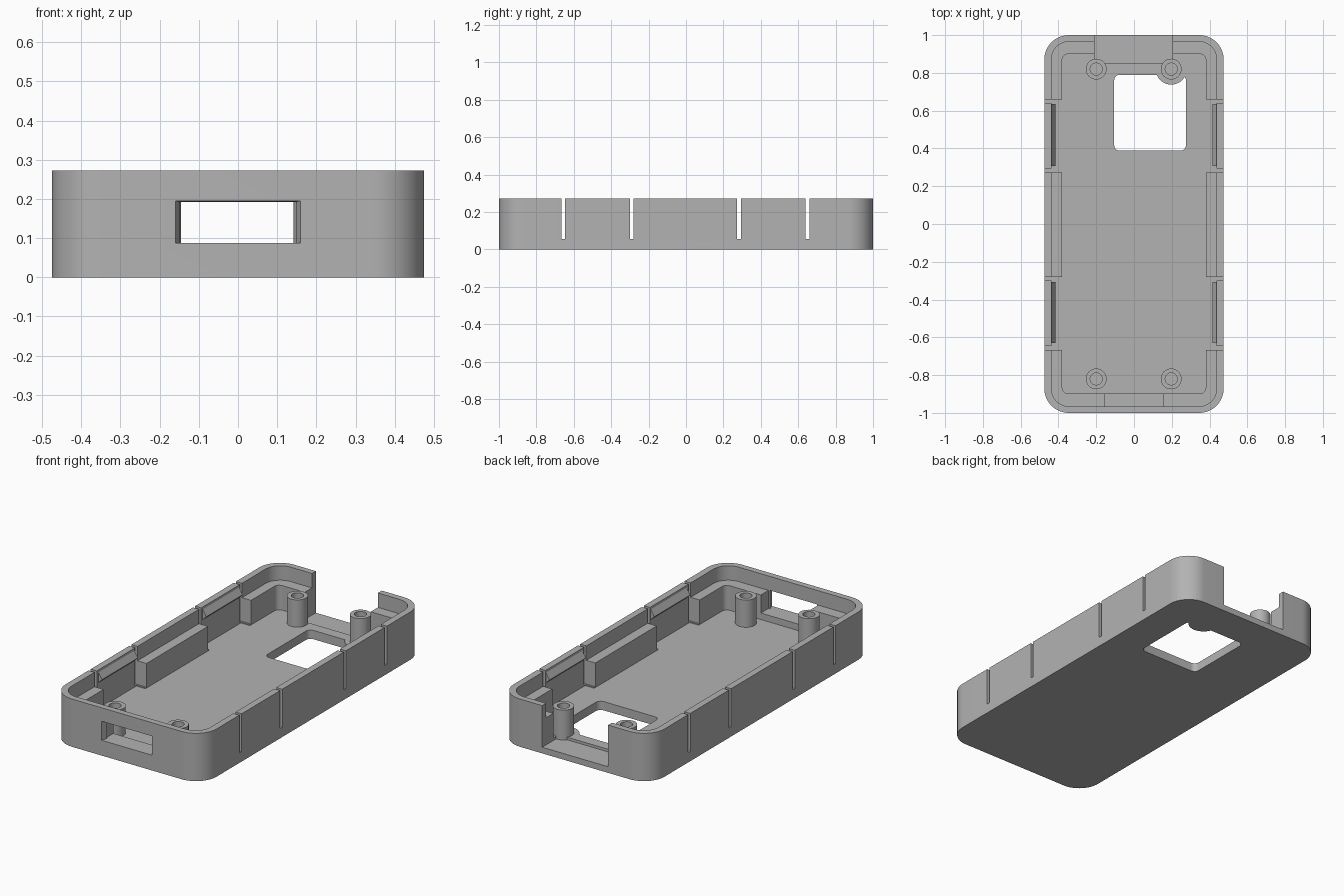
import bpy, bmesh, math

if "Cube" in bpy.data.objects:
    bpy.data.objects.remove(bpy.data.objects["Cube"])

HX, HY, TOP = 0.475, 1.0, 0.272      # outer half sizes and height
FLOOR, LEDGE = 0.05, 0.19            # floor top and inner ledge height
LIP_X, LIP_Y = 0.437, 0.965          # inside of the thin upper rim
SLITS = (-0.656, -0.29, 0.283, 0.65)

grey = bpy.data.materials.new("plain grey")
grey.diffuse_color = (0.45, 0.45, 0.45, 1)
grey.use_nodes = True
grey.node_tree.nodes["Principled BSDF"].inputs["Base Color"].default_value = grey.diffuse_color


def finish(name, bm):
    bmesh.ops.recalc_face_normals(bm, faces=bm.faces)
    me = bpy.data.meshes.new(name)
    bm.to_mesh(me)
    bm.free()
    ob = bpy.data.objects.new(name, me)
    bpy.context.collection.objects.link(ob)
    me.materials.append(grey)
    return ob


def prism(name, lower, upper, z0, z1):
    """Solid between two matching xy outlines."""
    bm = bmesh.new()
    a = [bm.verts.new((x, y, z0)) for x, y in lower]
    b = [bm.verts.new((x, y, z1)) for x, y in upper]
    n = len(a)
    bm.faces.new(a)
    bm.faces.new(b)
    for i in range(n):
        bm.faces.new((a[i], a[(i + 1) % n], b[(i + 1) % n], b[i]))
    return finish(name, bm)


def rounded(x0, x1, y0, y1, r, seg=12):
    pts = []
    for k, (cx, cy) in enumerate(((x1 - r, y1 - r), (x0 + r, y1 - r),
                                  (x0 + r, y0 + r), (x1 - r, y0 + r))):
        for i in range(seg + 1):
            t = math.pi / 2 * (k + i / seg)
            pts.append((cx + r * math.cos(t), cy + r * math.sin(t)))
    return pts


def circle(cx, cy, r, n=40):
    return [(cx + r * math.cos(2 * math.pi * i / n),
             cy + r * math.sin(2 * math.pi * i / n)) for i in range(n)]


def slab(name, outline, z0, z1):
    return prism(name, outline, outline, z0, z1)


def box(name, x0, x1, y0, y1, z0, z1):
    return slab(name, [(x0, y0), (x1, y0), (x1, y1), (x0, y1)], z0, z1)


def cut(target, cutter):
    m = target.modifiers.new("cut", 'BOOLEAN')
    m.operation, m.solver, m.object = 'DIFFERENCE', 'EXACT', cutter
    bpy.context.view_layer.objects.active = target
    bpy.ops.object.modifier_apply(modifier=m.name)
    bpy.data.objects.remove(cutter)


# Tray shell: outer block, rim recess, then deep inner cavity
tray = slab("case_tray", rounded(-HX, HX, -HY, HY, 0.13, 16), 0, TOP)
cut(tray, slab("rim_cut", rounded(-LIP_X, LIP_X, -LIP_Y, LIP_Y, 0.092), LEDGE, 0.4))
cut(tray, slab("cavity_cut", rounded(-0.38, 0.38, -0.897, 0.9, 0.03), FLOOR, 0.4))

# Flexible wall panels: ledge removed, slits on both ends
for s in (-1, 1):
    for a, b in (SLITS[:2], SLITS[2:]):
        x0, x1 = sorted((s * 0.3, s * LIP_X))
        cut(tray, box("panel_cut", x0, x1, a, b, FLOOR, 0.4))
    for y in SLITS:
        x0, x1 = sorted((s * 0.3, s * 0.6))
        cut(tray, box("slit_cut", x0, x1, y - 0.01, y + 0.01, 0.055, 0.4))

# Rear opening with low sill
cut(tray, box("rear_cut", -0.21, 0.205, 0.852, 1.2, 0.035, 0.4))

# Front port, flared on the outside
cut(tray, box("port_cut", -0.147, 0.147, -1.2, -0.85, 0.087, 0.192))
bm = bmesh.new()
rings = []
for y, h, z1 in ((-1.02, 0.166, 0.197), (-0.963, 0.147, 0.192)):
    rings.append([bm.verts.new((x, y, z)) for x, z in
                  ((-h, 0.087), (h, 0.087), (h, z1), (-h, z1))])
for r in rings:
    bm.faces.new(r)
for i in range(4):
    j = (i + 1) % 4
    bm.faces.new((rings[0][i], rings[0][j], rings[1][j], rings[1][i]))
cut(tray, finish("flare_cut", bm))
cut(tray, box("port_ledge_cut", -0.157, 0.157, -LIP_Y, -0.85, 0.087, 0.4))

# Floor window, leaving a round pad under one post
window = slab("window_cut", rounded(-0.105, 0.275, 0.388, 0.79, 0.03, 6), -0.1, 0.1)
cut(window, slab("pad_cut", circle(0.197, 0.82, 0.082), -0.2, 0.2))
cut(tray, window)

# Hollow screw posts
parts = [tray]
for px in (-0.2, 0.197):
    for py, side in ((-0.82, "front"), (0.82, "rear")):
        post = slab(side + "_screw_post", circle(px, py, 0.055), 0.03, 0.205)
        cut(post, slab("hole_cut", circle(px, py, 0.032, 32), FLOOR, 0.4))
        parts.append(post)

# Snap ridges along the flexible panels
for s in (-1, 1):
    for a, b in ((-0.63, -0.307), (0.307, 0.635)):
        bm = bmesh.new()
        ends = [[bm.verts.new((s * x, y, z)) for x, z in
                 ((0.445, 0.258), (0.437, 0.258), (0.415, 0.222), (0.437, 0.2), (0.445, 0.2))]
                for y in (a, b)]
        for e in ends:
            bm.faces.new(e)
        for i in range(5):
            j = (i + 1) % 5
            bm.faces.new((ends[0][i], ends[0][j], ends[1][j], ends[1][i]))
        parts.append(finish("snap_ridge", bm))

# Smooth the round walls, keep the edges crisp
for ob in bpy.context.view_layer.objects:
    ob.select_set(ob in parts)
bpy.context.view_layer.objects.active = tray
bpy.ops.object.shade_smooth_by_angle(angle=math.radians(30))
